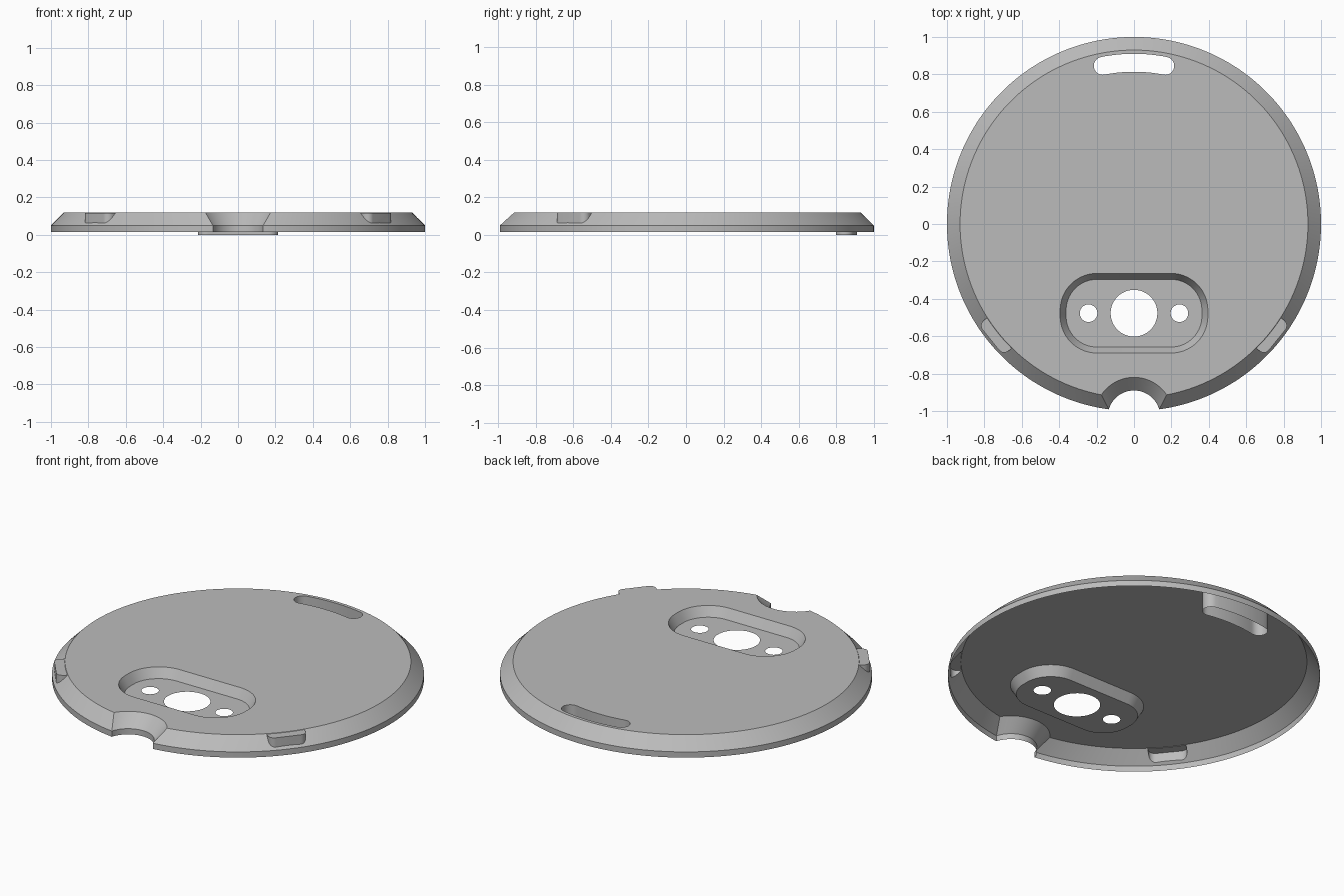
import bpy, bmesh
from math import sin, cos, pi, atan2, radians
from mathutils import Matrix

if "Cube" in bpy.data.objects:
    bpy.data.objects.remove(bpy.data.objects["Cube"])

TOP, EDGE, BASE = 0.12, 0.05, 0.016   # plate, rim corner and rim foot heights
FLOOR = 0.065                         # pocket floor height
POCKET_Y = -0.477

grey = bpy.data.materials.new("plain grey")
grey.use_nodes = True
grey.diffuse_color = (0.5, 0.5, 0.5, 1)
grey.node_tree.nodes["Principled BSDF"].inputs["Base Color"].default_value = (0.5, 0.5, 0.5, 1)


def arc(cx, cy, r, a, b, n):
    """Points along an arc from angle a to angle b."""
    return [(cx + r * cos(a + (b - a) * i / n), cy + r * sin(a + (b - a) * i / n))
            for i in range(n + 1)]


def loft(name, rings, matrix=None):
    """Closed solid through (outline, z) rings that share a point count."""
    bm = bmesh.new()
    loops = [[bm.verts.new((x, y, z)) for x, y in pts] for pts, z in rings]
    for lo, hi in zip(loops, loops[1:]):
        for i in range(len(lo)):
            j = (i + 1) % len(lo)
            bm.faces.new((lo[i], lo[j], hi[j], hi[i]))
    bm.faces.new(loops[0][::-1])
    bm.faces.new(loops[-1])
    bmesh.ops.recalc_face_normals(bm, faces=bm.faces)
    if matrix:
        bm.transform(matrix)
    mesh = bpy.data.meshes.new(name)
    bm.to_mesh(mesh)
    bm.free()
    mesh.materials.append(grey)
    ob = bpy.data.objects.new(name, mesh)
    bpy.context.collection.objects.link(ob)
    return ob


def notched_disc(inset):
    """Disc outline with a round bite at the front, inset evenly."""
    r, bite, c = 1 - inset, 0.14 + inset, -1.03
    y = (r * r + c * c - bite * bite) / (2 * c)
    x = (r * r - y * y) ** 0.5
    a, b = atan2(y, x), atan2(y - c, x)
    rim = arc(0, 0, r, a, pi - a, 180)
    return rim + arc(0, c, bite, pi - b, b, 28)[1:-1]


def rounded_rect(cx, cy, hx, hy, r, n=14):
    pts = []
    for k, (sx, sy) in enumerate(((1, 1), (-1, 1), (-1, -1), (1, -1))):
        pts += arc(cx + sx * (hx - r), cy + sy * (hy - r), r, k * pi / 2, (k + 1) * pi / 2, n)
    return pts


def curved_slot(r, half_width, half_angle):
    """Bean outline that follows the rim at the back."""
    a, b = pi / 2 - half_angle, pi / 2 + half_angle
    pts = arc(0, 0, r + half_width, a, b, 16)
    pts += arc(r * cos(b), r * sin(b), half_width, b, b + pi, 12)[1:-1]
    pts += arc(0, 0, r - half_width, b, a, 16)
    pts += arc(r * cos(a), r * sin(a), half_width, a + pi, a + 2 * pi, 12)[1:-1]
    return pts


# Body with sloped rim and front notch
body = loft("base_cover", [(notched_disc(0), BASE), (notched_disc(0), EDGE),
                           (notched_disc(TOP - EDGE), TOP)])

# Side tabs standing on the slope
tools = []
for side in (0, 1):
    angle = radians(-39) if side == 0 else radians(219)
    tab = rounded_rect(0.925, 0, 0.06, 0.105, 0.035, 8)
    tools.append((loft("side_tab", [(tab, 0.04), (tab, TOP - 0.002)],
                       Matrix.Rotation(angle, 4, 'Z')), 'UNION'))

# Tapered pocket, its three holes, and the back slot
slope = 0.032 / (TOP - FLOOR)
above = 0.03
tools.append((loft("pocket_cutter", [
    (rounded_rect(0, POCKET_Y, 0.363, 0.181, 0.165), FLOOR),
    (rounded_rect(0, POCKET_Y, 0.395 + slope * above, 0.213 + slope * above,
                  0.197 + slope * above), TOP + above)]), 'DIFFERENCE'))
for x, r in ((0, 0.125), (-0.243, 0.047), (0.243, 0.047)):
    ring = arc(x, POCKET_Y, r, 0, 2 * pi, 48)[:-1]
    tools.append((loft("hole_cutter", [(ring, -0.1), (ring, 0.1)]), 'DIFFERENCE'))
slot = curved_slot(0.862, 0.048, 0.195)
tools.append((loft("slot_cutter", [(slot, -0.1), (slot, 0.2)]), 'DIFFERENCE'))

for tool, operation in tools:
    mod = body.modifiers.new(tool.name, 'BOOLEAN')
    mod.object, mod.operation, mod.solver = tool, operation, 'EXACT'
graph = bpy.context.evaluated_depsgraph_get()
result = bpy.data.meshes.new_from_object(body.evaluated_get(graph))
body.modifiers.clear()
body.data = result
for tool, operation in tools:
    bpy.data.objects.remove(tool)

# Open the underside so the cover is a thin shell
bm = bmesh.new()
bm.from_mesh(result)
bm.normal_update()


def is_hidden(face):
    c = face.calc_center_median()
    hole_wall = (abs(face.normal.z) < 0.1 and abs(c.x) < 0.4 and abs(c.y - POCKET_Y) < 0.2
                 and max(v.co.z for v in face.verts) < FLOOR + 0.002)
    return face.normal.z < -0.5 or hole_wall


bmesh.ops.delete(bm, geom=[f for f in bm.faces if is_hidden(f)], context='FACES')

# Slot sleeve reaches a little below the rim
for v in bm.verts:
    if v.co.z < BASE + 0.002 and v.co.y > 0.7 and v.co.xy.length < 0.95:
        v.co.z = 0
for f in bm.faces:
    f.material_index = 0
bm.to_mesh(result)
bm.free()

bpy.ops.object.select_all(action='DESELECT')
body.select_set(True)
bpy.context.view_layer.objects.active = body
bpy.ops.object.shade_smooth_by_angle(angle=radians(30))
